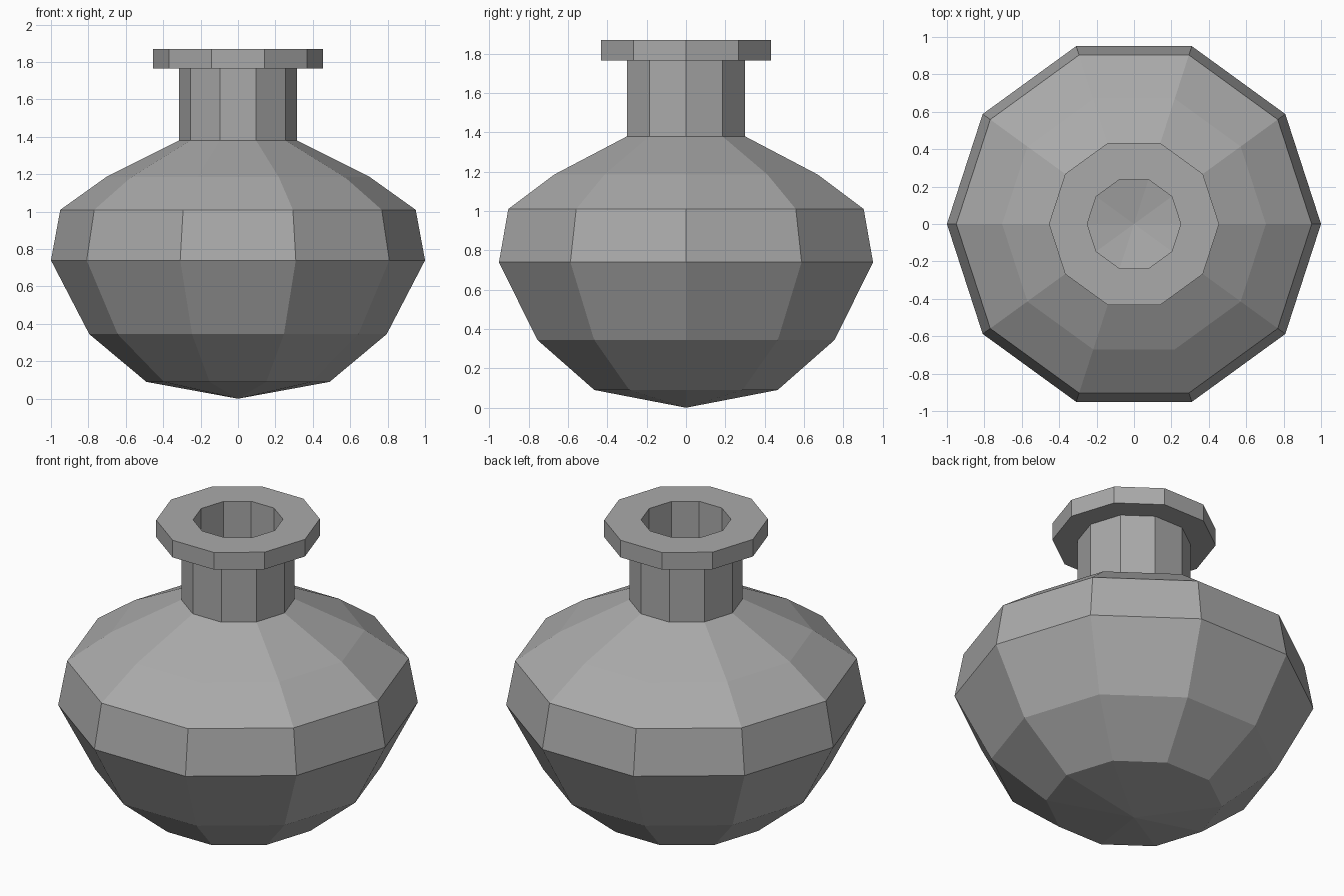
import bpy
import bmesh
from math import cos, sin, tau

cube = bpy.data.objects.get("Cube")
if cube:
    bpy.data.objects.remove(cube, do_unlink=True)

SIDES = 10

# Single stone-grey material
grey = bpy.data.materials.new("stone grey")
grey.use_nodes = True
colour = (0.4, 0.4, 0.4, 1)
grey.diffuse_color = colour
grey.node_tree.nodes["Principled BSDF"].inputs["Base Color"].default_value = colour


def lathe(name, profile):
    """Revolve (radius, height) points; a zero radius becomes a single pole."""
    bm = bmesh.new()
    rings = []
    for r, z in profile:
        count = SIDES if r > 0 else 1
        rings.append([bm.verts.new((r * cos(tau * i / SIDES), r * sin(tau * i / SIDES), z))
                      for i in range(count)])
    for low, high in zip(rings, rings[1:]):
        for i in range(SIDES):
            j = (i + 1) % SIDES
            corners = [low[i % len(low)], low[j % len(low)],
                       high[j % len(high)], high[i % len(high)]]
            bm.faces.new(list(dict.fromkeys(corners)))
    bmesh.ops.recalc_face_normals(bm, faces=bm.faces)
    mesh = bpy.data.meshes.new(name)
    bm.to_mesh(mesh)
    bm.free()
    mesh.materials.append(grey)
    obj = bpy.data.objects.new(name, mesh)
    bpy.context.collection.objects.link(obj)
    return obj


# Outer wall from the pointed base up to the flat lip
outer = [(0, 0), (0.49, 0.09), (0.795, 0.345), (1, 0.74), (0.95, 1.01),
         (0.705, 1.185), (0.315, 1.38), (0.315, 1.765), (0.455, 1.765), (0.455, 1.87)]

# Hollow inside from the mouth down to the inner base
inner = [(0.25, 1.87), (0.25, 1.34), (0.66, 1.13), (0.89, 0.97),
         (0.935, 0.75), (0.74, 0.38), (0.45, 0.15), (0, 0.07)]

lathe("pot", outer + inner)
